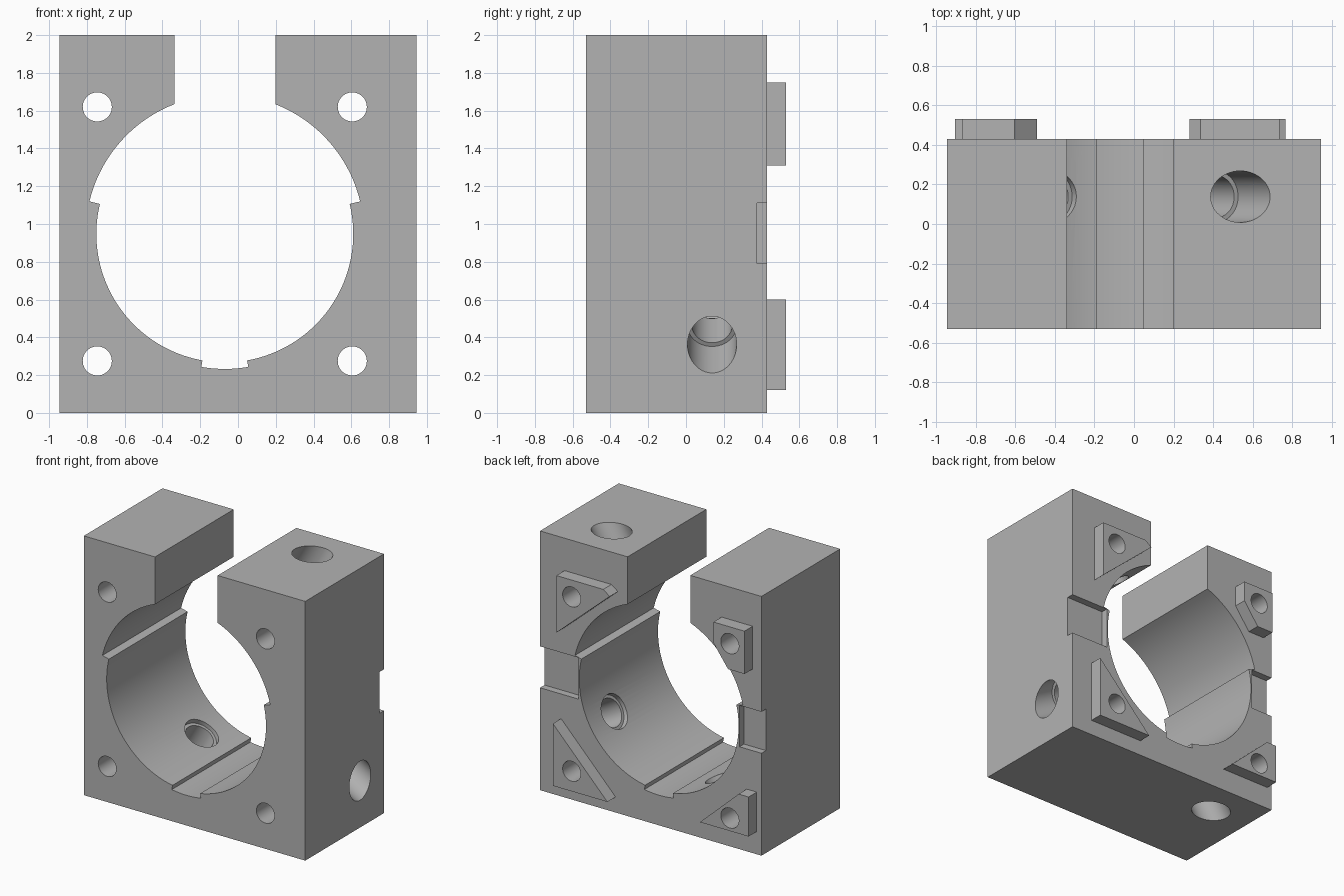
import bpy, bmesh
from math import radians, degrees, acos, cos, sin
from mathutils import Vector

cube = bpy.data.objects.get("Cube")
if cube:
    bpy.data.objects.remove(cube, do_unlink=True)

grey = bpy.data.materials.new("plain grey")
grey.use_nodes = True
grey.diffuse_color = (0.45, 0.45, 0.45, 1)
grey.node_tree.nodes["Principled BSDF"].inputs["Base Color"].default_value = (0.45, 0.45, 0.45, 1)

HALF, FRONT, BACK, PAD_BACK, TOP = 0.945, -0.53, 0.43, 0.53, 2.0
CX, CZ = -0.07, 0.9475          # bore centre
BORE, KEYWAY, UPPER = 0.68, 0.715, 0.737
GAP = 0.2675                    # half width of the top opening


def make_object(name, bm):
    bmesh.ops.recalc_face_normals(bm, faces=bm.faces)
    mesh = bpy.data.meshes.new(name)
    bm.to_mesh(mesh)
    bm.free()
    mesh.materials.append(grey)
    obj = bpy.data.objects.new(name, mesh)
    bpy.context.collection.objects.link(obj)
    return obj


def prism(name, outline, y0, y1):
    """Extrude an x-z outline from y0 to y1."""
    bm = bmesh.new()
    face = bm.faces.new([bm.verts.new((x, y0, z)) for x, z in outline])
    new = bmesh.ops.extrude_face_region(bm, geom=[face])["geom"]
    bmesh.ops.translate(bm, vec=(0, y1 - y0, 0),
                        verts=[v for v in new if isinstance(v, bmesh.types.BMVert)])
    return make_object(name, bm)


def rod(name, start, end, radius):
    """Cylinder between two points."""
    start, end = Vector(start), Vector(end)
    bm = bmesh.new()
    bmesh.ops.create_cone(bm, cap_ends=True, segments=48, radius1=radius,
                          radius2=radius, depth=(end - start).length)
    turn = (end - start).to_track_quat("Z", "Y").to_matrix()
    bmesh.ops.rotate(bm, verts=bm.verts, matrix=turn)
    bmesh.ops.translate(bm, verts=bm.verts, vec=(start + end) / 2)
    return make_object(name, bm)


def combine(target, tool, operation):
    mod = target.modifiers.new(tool.name, "BOOLEAN")
    mod.operation, mod.solver, mod.object = operation, "EXACT", tool
    bpy.context.view_layer.objects.active = target
    bpy.ops.object.modifier_apply(modifier=mod.name)
    bpy.data.objects.remove(tool, do_unlink=True)


def arc(radius, a0, a1):
    n = max(4, round(abs(a1 - a0) / 3))
    angles = [radians(a0 + (a1 - a0) * i / n) for i in range(n + 1)]
    return [(CX + radius * cos(a), CZ + radius * sin(a)) for a in angles]


# Block with stepped bore, keyway at the bottom and opening at the top
lip, step, key = degrees(acos(GAP / UPPER)), 13.5, 10
outline = [(-HALF, 0), (HALF, 0), (HALF, TOP), (CX + GAP, TOP)]
outline += arc(UPPER, lip, step)
outline += arc(BORE, step, key - 90)
outline += arc(KEYWAY, key - 90, -key - 90)
outline += arc(BORE, -key - 90, -180 - step)
outline += arc(UPPER, -180 - step, -180 - lip)
outline += [(CX - GAP, TOP), (-HALF, TOP)]
block = prism("clamp_block", outline, FRONT, BACK)

# Raised pads on the back
pads = [
    [(0.735, 1.75), (0.335, 1.75), (0.28, 1.71), (0.735, 1.31)],
    [(0.765, 0.6), (0.765, 0.12), (0.3, 0.12)],
    [(-0.87, 1.75), (-0.605, 1.75), (-0.605, 1.59), (-0.73, 1.42), (-0.87, 1.42)],
    [(-0.905, 0.175), (-0.49, 0.175), (-0.82, 0.48), (-0.905, 0.48)],
]
for pad in pads:
    combine(block, prism("pad", pad, BACK - 0.03, PAD_BACK), "UNION")

# Shallow side notches on the back, stopping just short of the bore
for side in (-1, 1):
    inner, outer = CX + side * (BORE + 0.008), side * (HALF + 0.1)
    notch = [(inner, 0.79), (outer, 0.79), (outer, 1.11), (inner, 1.11)]
    combine(block, prism("notch", notch, BACK - 0.055, BACK + 0.05), "DIFFERENCE")

# Four screw holes from front to back
for sx in (-1, 1):
    for sz in (-1, 1):
        x, z = CX + sx * 0.675, CZ + sz * 0.6725
        combine(block, rod("screw_hole", (x, -1, z), (x, 1, z), 0.077), "DIFFERENCE")

# Three stepped radial holes aimed at the bore centre
for angle in (60, -30, -120):
    dx, dz = cos(radians(angle)), sin(radians(angle))
    for r0, r1, radius in ((0.6, 1.5, 0.107), (0.967, 1.5, 0.13), (0.55, 0.71, 0.13)):
        ends = [(CX + dx * r, 0.138, CZ + dz * r) for r in (r0, r1)]
        combine(block, rod("radial_hole", *ends, radius), "DIFFERENCE")

# Smooth round walls, crisp edges
bpy.ops.object.select_all(action="DESELECT")
block.select_set(True)
bpy.context.view_layer.objects.active = block
bpy.ops.object.shade_smooth_by_angle(angle=radians(20))
